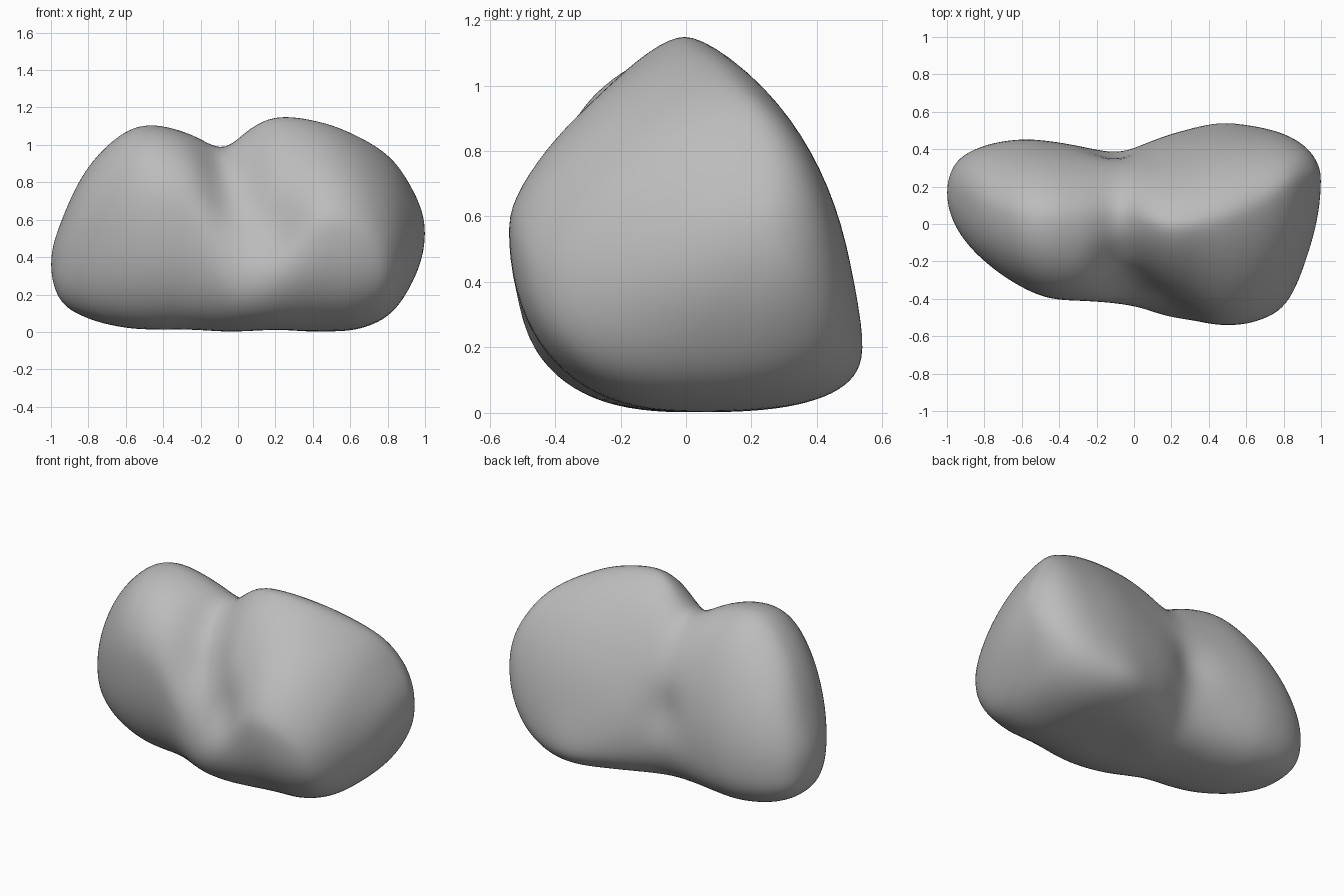
import bpy
import bmesh
from math import acos, cos, sin, pi, exp
from mathutils import Vector

RINGS = 96
SEGMENTS = 80

# Cross-sections along the boulder:
# x, bottom z, top z, ridge y, front y, front z, back y, back z,
# upper front fullness, upper back fullness
SECTIONS = [
    (-1, .36, .36, .17, .17, .36, .17, .36, 2.2, 2),
    (-.95, .17, .58, .16, -.02, .38, .33, .35, 2.2, 1.9),
    (-.8, .07, .885, .1, -.2, .5, .42, .36, 2.2, 1.75),
    (-.6, .02, 1.075, .04, -.34, .62, .455, .37, 2.1, 1.7),
    (-.45, .01, 1.11, .03, -.4, .67, .445, .38, 2, 1.75),
    (-.25, .01, 1.06, .03, -.415, .62, .415, .4, 2, 1.8),
    (-.07, 0, .98, .05, -.43, .36, .395, .4, 1.9, 1.9),
    (.05, 0, 1.085, .03, -.455, .3, .43, .35, 1.6, 1.65),
    (.2, 0, 1.155, -.01, -.51, .38, .485, .28, 1.5, 1.6),
    (.45, 0, 1.125, .03, -.545, .58, .545, .22, 1.45, 1.65),
    (.65, .015, 1.045, .1, -.525, .54, .525, .27, 1.55, 1.75),
    (.82, .1, .93, .19, -.42, .42, .475, .38, 1.65, 1.8),
    (.94, .28, .75, .24, -.13, .45, .39, .48, 1.8, 2),
    (1, .53, .53, .24, .24, .53, .24, .53, 2, 2),
]

# Hollows: centre, radius, push
HOLLOWS = [
    ((.2, -.46, .56), .13, (-.02, .1, 0)),
    ((0, -.34, .74), .14, (0, .05, -.02)),
    ((-.08, -.2, .93), .12, (0, .03, -.02)),
    ((-.12, .4, .5), .12, (0, -.05, 0)),
    ((.45, .55, .42), .16, (0, -.015, 0)),
    ((.2, .05, 0), .12, (0, 0, .02)),
]


def blend(a, b, t):
    return a + (b - a) * t


def section_at(angle):
    """Smoothly interpolated cross-section values at a lengthwise angle."""
    keys = [acos(-row[0]) for row in SECTIONS]
    last = len(keys) - 1
    i = max(k for k in range(last) if keys[k] <= angle + 1e-9)
    step = keys[i + 1] - keys[i]
    t = (angle - keys[i]) / step

    def slope(k, col):
        lo, hi = max(k - 1, 0), min(k + 1, last)
        return (SECTIONS[hi][col] - SECTIONS[lo][col]) / (keys[hi] - keys[lo])

    values = []
    for col in range(1, len(SECTIONS[0])):
        a, b = SECTIONS[i][col], SECTIONS[i + 1][col]
        ease = t * t * (3 - 2 * t)
        bend = t * (1 - t) * step
        values.append(blend(a, b, ease)
                      + bend * ((1 - t) * slope(i, col) - t * slope(i + 1, col)))
    return values


def section_point(x, values, turn):
    """Point on a rounded section made of four quarter superellipses."""
    low, high, ridge, front, front_z, back, back_z, front_full, back_full = values
    c, s = cos(turn), sin(turn)
    side_y, side_z = (back, back_z) if c >= 0 else (front, front_z)
    if s >= 0:
        power = back_full if c >= 0 else front_full
        mid_y, end_z = ridge, high
    else:
        power = 2.8 if c >= 0 else 2.3
        mid_y, end_z = (front + back) / 2, low
    u, v = abs(c) ** (2 / power), abs(s) ** (2 / power)
    return Vector((x, blend(mid_y, side_y, u), blend(side_z, end_z, v)))


def press(point):
    """Push a point into the hollows it lies near."""
    moved = point.copy()
    for centre, radius, push in HOLLOWS:
        gap = (point - Vector(centre)).length / radius
        moved += Vector(push) * exp(-gap * gap)
    return moved


def build_boulder():
    bm = bmesh.new()
    rings = []
    for r in range(1, RINGS):
        angle = pi * r / RINGS
        values = section_at(angle)
        rings.append([bm.verts.new(press(section_point(-cos(angle), values, 2 * pi * k / SEGMENTS)))
                      for k in range(SEGMENTS)])
    for a, b in zip(rings, rings[1:]):
        for k in range(SEGMENTS):
            n = (k + 1) % SEGMENTS
            bm.faces.new((a[k], a[n], b[n], b[k]))
    # Rounded tips
    for ring, row in ((rings[0], SECTIONS[0]), (rings[-1], SECTIONS[-1])):
        tip = bm.verts.new((row[0], row[3], row[1]))
        for k in range(SEGMENTS):
            bm.faces.new((ring[k], ring[(k + 1) % SEGMENTS], tip))
    # Soften the seams between section quarters
    for _ in range(8):
        bmesh.ops.smooth_vert(bm, verts=bm.verts, factor=.5,
                              use_axis_x=True, use_axis_y=True, use_axis_z=True)
    bmesh.ops.recalc_face_normals(bm, faces=bm.faces)
    mesh = bpy.data.meshes.new("boulder")
    bm.to_mesh(mesh)
    bm.free()
    boulder = bpy.data.objects.new("boulder", mesh)
    bpy.context.collection.objects.link(boulder)
    return boulder


def make_material(name, colour):
    mat = bpy.data.materials.new(name)
    mat.use_nodes = True
    mat.diffuse_color = colour
    mat.node_tree.nodes["Principled BSDF"].inputs["Base Color"].default_value = colour
    return mat


cube = bpy.data.objects.get("Cube")
if cube:
    bpy.data.objects.remove(cube, do_unlink=True)

boulder = build_boulder()
boulder.data.materials.append(make_material("stone grey", (.5, .5, .5, 1)))
bpy.ops.object.select_all(action='DESELECT')
boulder.select_set(True)
bpy.context.view_layer.objects.active = boulder
bpy.ops.object.shade_smooth()
